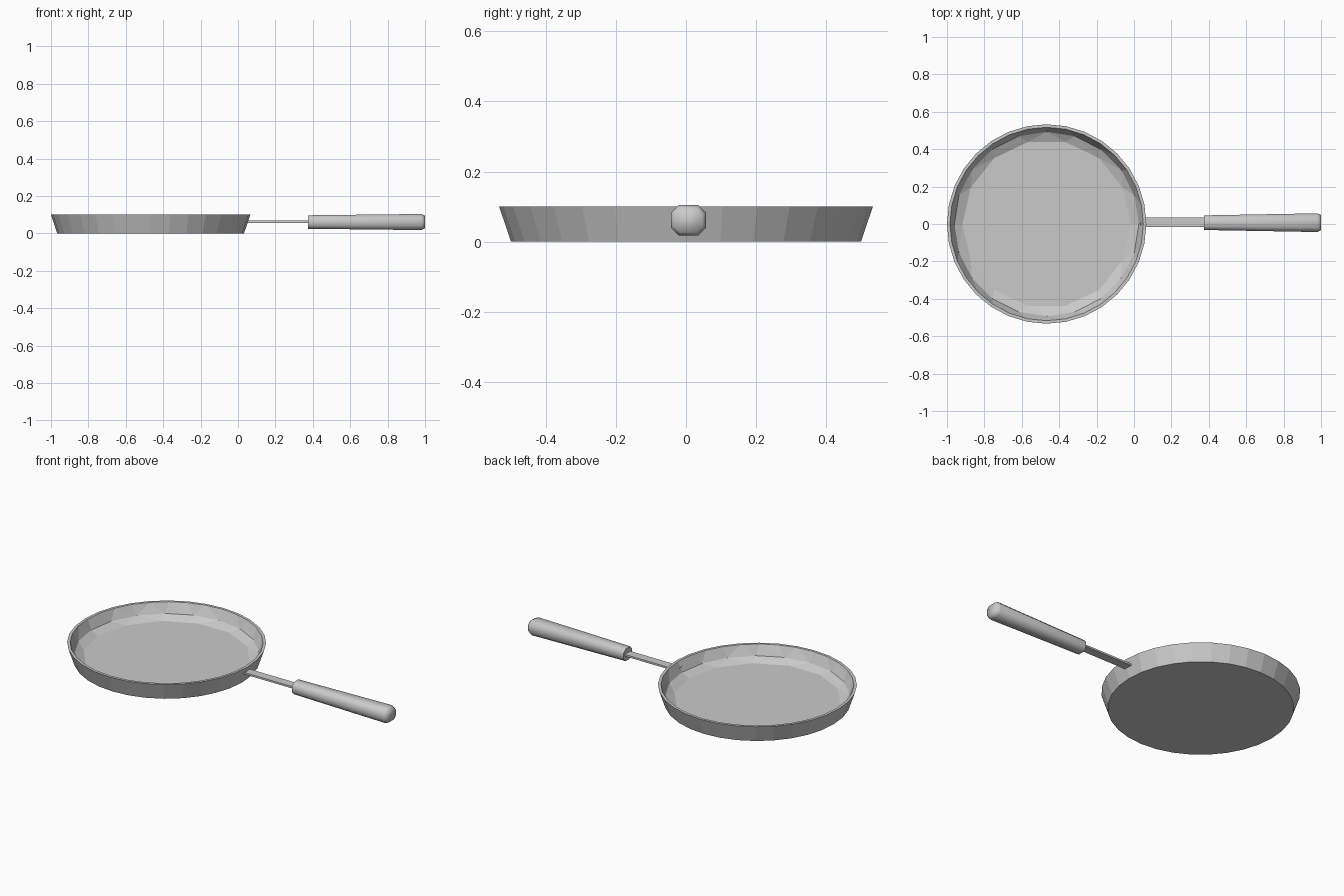
import bpy
import bmesh
from math import cos, sin, tau, radians

cube = bpy.data.objects.get("Cube")
if cube:
    bpy.data.objects.remove(cube, do_unlink=True)

grey = bpy.data.materials.new("pan grey")
grey.use_nodes = True
colour = (0.59, 0.59, 0.59, 1)
grey.diffuse_color = colour
grey.node_tree.nodes["Principled BSDF"].inputs["Base Color"].default_value = colour


def bridge(bm, a, b):
    """Join two rings, with quads where they step together, else triangles."""
    i = j = 0
    while i < len(a) or j < len(b):
        next_a, next_b = (i + 1) * len(b), (j + 1) * len(a)
        step_a, step_b = next_a <= next_b, next_b <= next_a
        face = [a[i % len(a)]]
        if step_a:
            face.append(a[(i + 1) % len(a)])
        if step_b:
            face.append(b[(j + 1) % len(b)])
        face.append(b[j % len(b)])
        bm.faces.new(face)
        i += step_a
        j += step_b


def loft(name, rings):
    """Bridge rings of points, which may differ in count, and cap both ends."""
    bm = bmesh.new()
    loops = [[bm.verts.new(p) for p in ring] for ring in rings]
    for a, b in zip(loops, loops[1:]):
        bridge(bm, a, b)
    bm.faces.new(loops[0][::-1])
    bm.faces.new(loops[-1])
    bmesh.ops.recalc_face_normals(bm, faces=bm.faces)
    mesh = bpy.data.meshes.new(name)
    bm.to_mesh(mesh)
    bm.free()
    mesh.materials.append(grey)
    obj = bpy.data.objects.new(name, mesh)
    bpy.context.collection.objects.link(obj)
    return obj


def circle(radius, z, sides):
    return [(-0.467 + radius * cos(tau * i / sides),
             radius * sin(tau * i / sides), z) for i in range(sides)]


def chamfered(x, half_y, half_z, cut):
    """Rectangular cross-section of the grip with cut corners."""
    a, b = half_y - cut, half_z - cut
    corner = [(half_y, b), (a, half_z), (-a, half_z), (-half_y, b)]
    section = corner + [(-y, -z) for y, z in corner]
    return [(x, 0.007 + y, 0.061 + z) for y, z in section]


# Dish: flared outer wall, thin rim, inner wall rounding into the floor
loft("pan_dish", [
    circle(0.499, 0, 32),
    circle(0.533, 0.1, 32),
    circle(0.517, 0.1, 32),
    circle(0.493, 0.042, 20),
    circle(0.45, 0.018, 14),
])

# Flat bar joining the dish to the grip
bar_section = [(0.036, 0.057), (0.036, 0.068), (-0.016, 0.068), (-0.016, 0.057)]
loft("handle_bar", [[(x, y, z) for y, z in bar_section] for x in (0.035, 0.4)])

# Tapered grip with a bevelled end
grip = loft("handle_grip", [
    chamfered(0.375, 0.039, 0.036, 0.018),
    chamfered(0.98, 0.05, 0.043, 0.022),
    chamfered(1.0, 0.041, 0.034, 0.018),
])
bpy.ops.object.select_all(action="DESELECT")
grip.select_set(True)
bpy.context.view_layer.objects.active = grip
bpy.ops.object.shade_smooth_by_angle(angle=radians(80))
